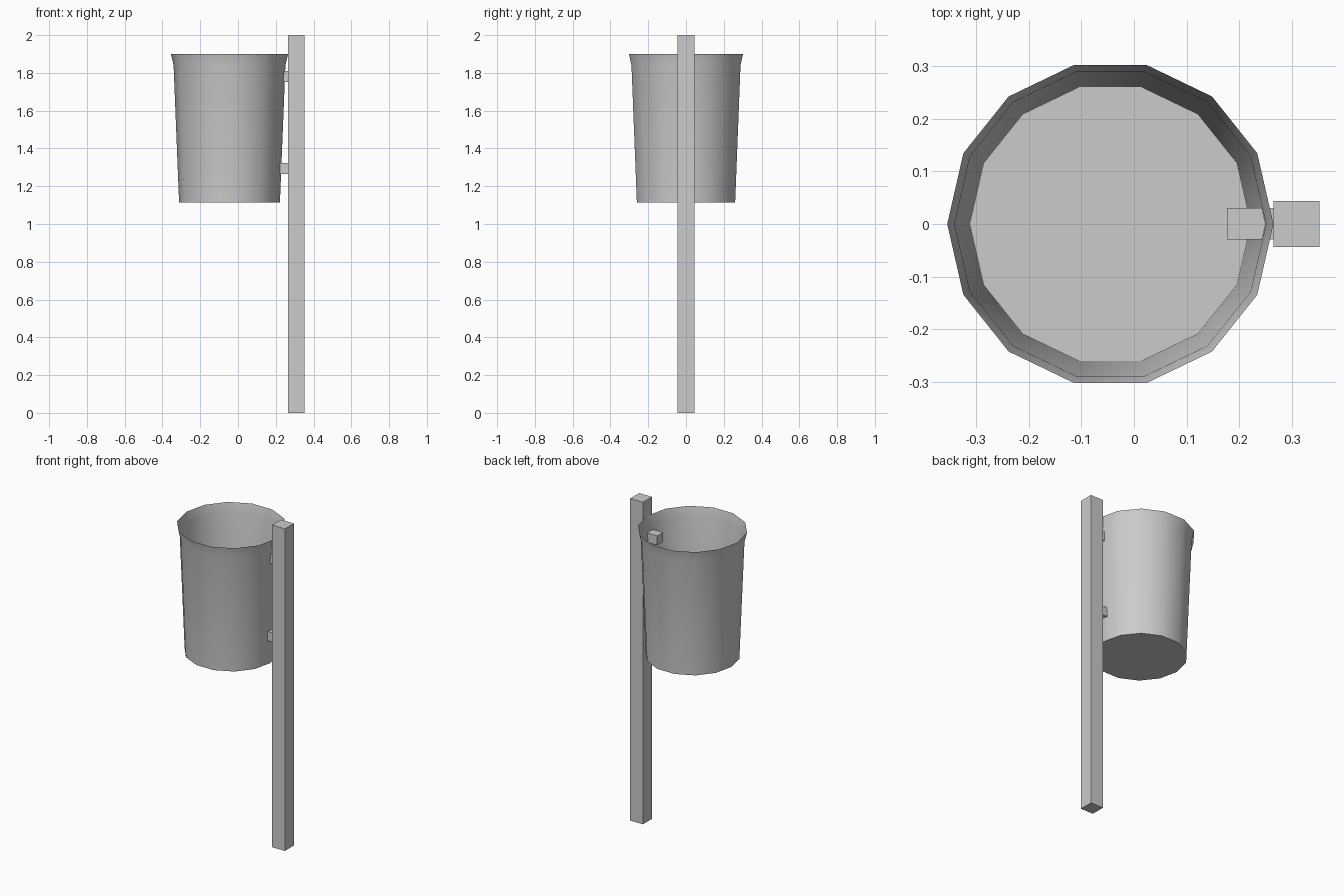
import bpy, bmesh
from math import cos, sin, tau, radians

if "Cube" in bpy.data.objects:
    bpy.data.objects.remove(bpy.data.objects["Cube"])


def box(name, x, y, z):
    """Box from (min, max) ranges."""
    bpy.ops.mesh.primitive_cube_add(size=1, location=[(a + b) / 2 for a, b in (x, y, z)])
    ob = bpy.context.object
    ob.name = name
    ob.scale = [b - a for a, b in (x, y, z)]
    bpy.ops.object.transform_apply(location=False, rotation=False, scale=True)
    return ob


# Post
box("post", (0.265, 0.353), (-0.044, 0.044), (0, 2))

# Brackets joining the bin to the post
for name, z in (("lower_bracket", 1.294), ("upper_bracket", 1.78)):
    box(name, (0.177, 0.275), (-0.029, 0.03), (z - 0.029, z + 0.029))

# Bin: open thin-walled bucket with a flared rim and a floor
SIDES = 14
PROFILE = [(0.267, 1.115), (0.296, 1.84), (0.31, 1.9)]  # radius, height
bm = bmesh.new()
rings = [[bm.verts.new((r * cos(tau * i / SIDES), r * sin(tau * i / SIDES), z))
          for i in range(SIDES)] for r, z in PROFILE]
bm.faces.new(rings[0][::-1])
for low, high in zip(rings, rings[1:]):
    for i in range(SIDES):
        j = (i + 1) % SIDES
        bm.faces.new((low[i], low[j], high[j], high[i]))
mesh = bpy.data.meshes.new("bin")
bm.to_mesh(mesh)
bm.free()
bin_ob = bpy.data.objects.new("bin", mesh)
bin_ob.location.x = -0.045
bpy.context.collection.objects.link(bin_ob)
bpy.ops.object.select_all(action='DESELECT')
bin_ob.select_set(True)
bpy.context.view_layer.objects.active = bin_ob
bpy.ops.object.shade_smooth_by_angle(angle=radians(30))
